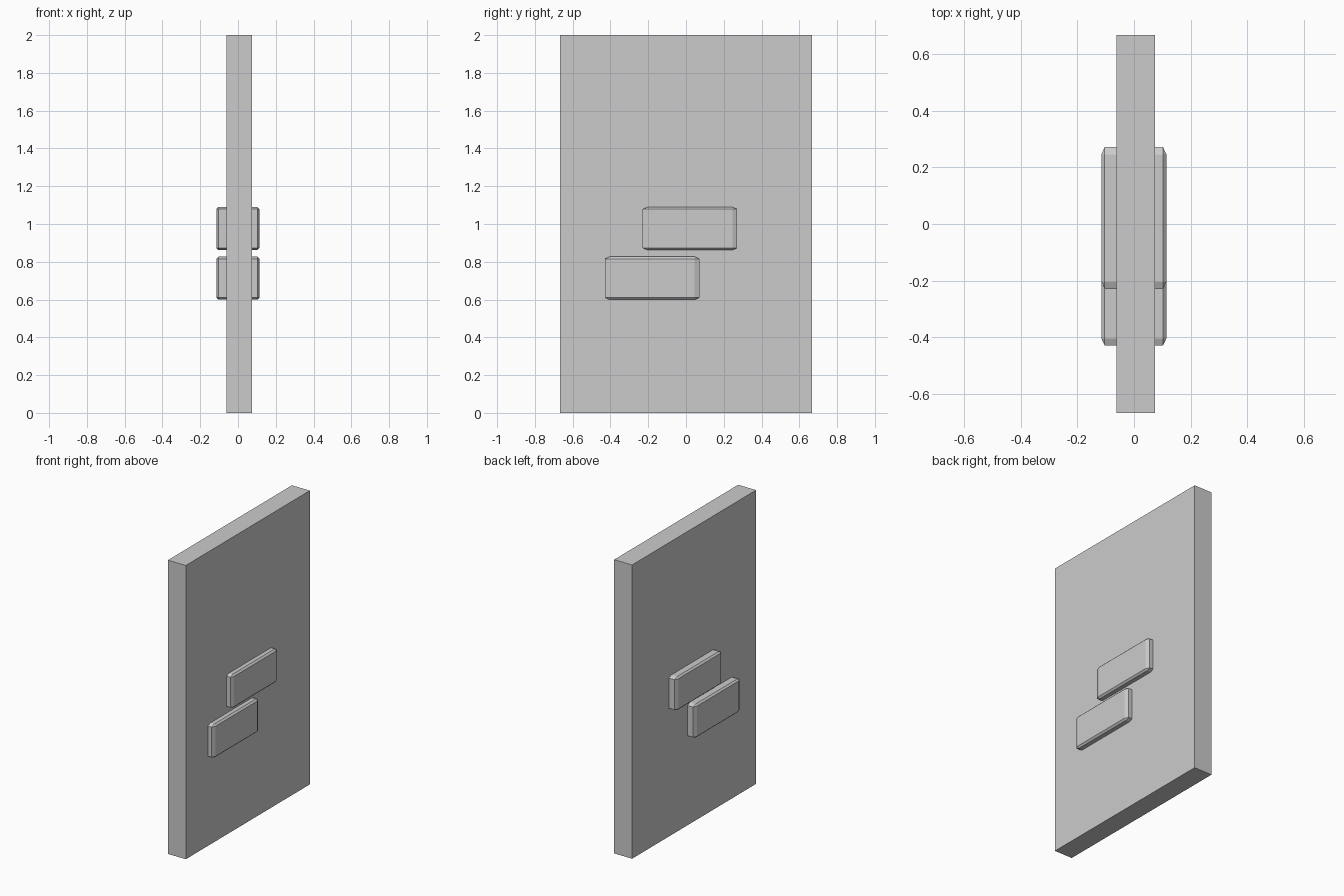
import bpy, bmesh
from mathutils import Matrix, Vector

if "Cube" in bpy.data.objects:
    bpy.data.objects.remove(bpy.data.objects["Cube"])


def box(name, lo, hi, bevel=0.0):
    """Box between two corners; bevel is a fraction of each side length."""
    lo, hi = Vector(lo), Vector(hi)
    bm = bmesh.new()
    bmesh.ops.create_cube(bm, size=1)
    if bevel:
        bmesh.ops.bevel(bm, geom=bm.edges[:], offset=bevel, segments=1,
                        profile=0.5, affect='EDGES')
    bmesh.ops.transform(bm, matrix=Matrix.Diagonal((*(hi - lo), 1)), verts=bm.verts)
    bmesh.ops.recalc_face_normals(bm, faces=bm.faces[:])
    mesh = bpy.data.meshes.new(name)
    bm.to_mesh(mesh)
    bm.free()
    obj = bpy.data.objects.new(name, mesh)
    obj.location = (lo + hi) / 2
    bpy.context.collection.objects.link(obj)
    return obj


# Plain wall slab
box("wall_panel", (-0.061, -0.667, 0), (0.074, 0.667, 2))

# Two staggered chamfered bricks passing through the wall
for name, y, z in (("upper_brick", 0.021, 0.976), ("lower_brick", -0.179, 0.713)):
    box(name, (-0.115, y - 0.25, z - 0.114), (0.114, y + 0.25, z + 0.114), bevel=0.05)
